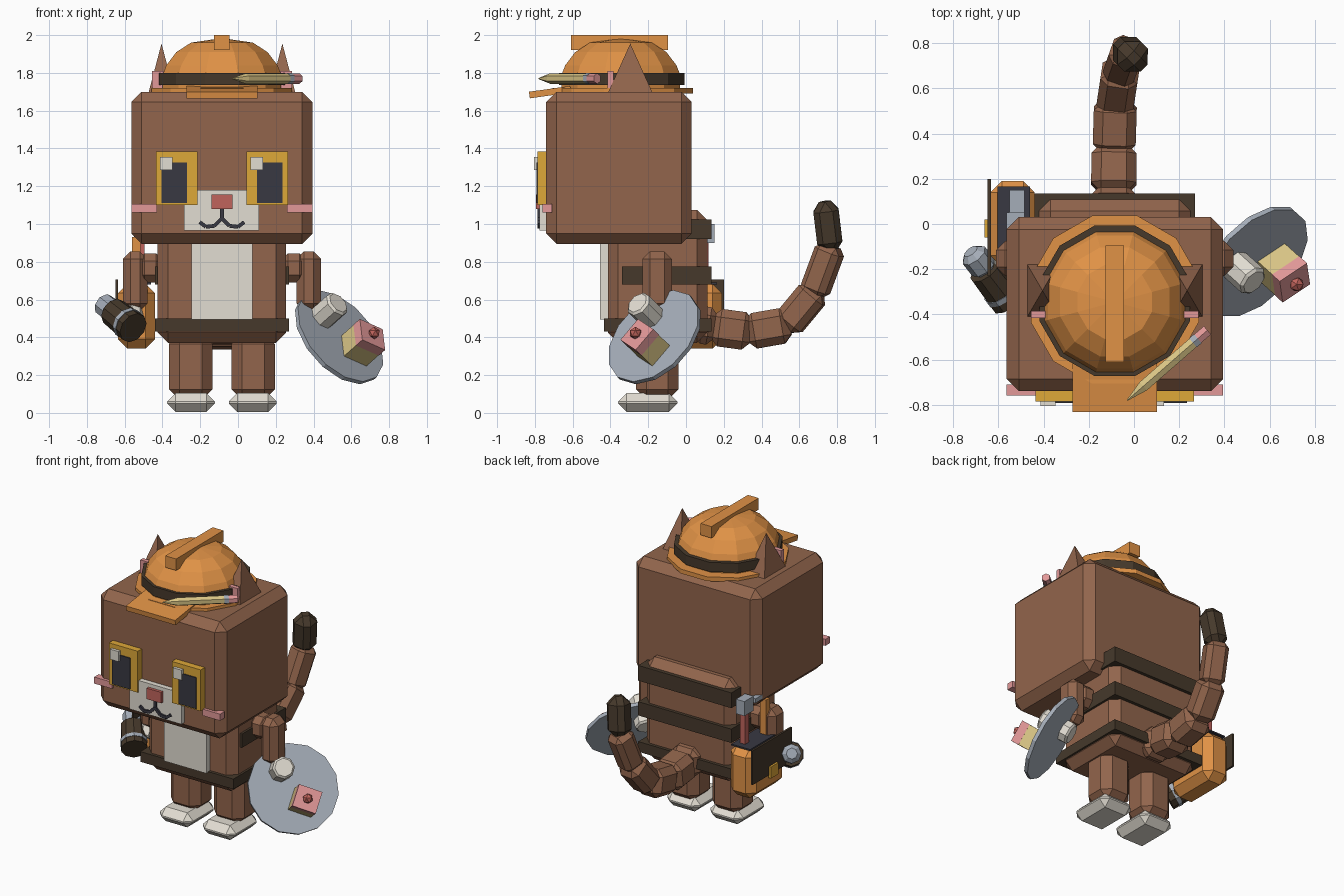
import bpy, bmesh, math
from mathutils import Vector, Matrix

if "Cube" in bpy.data.objects:
    bpy.data.objects.remove(bpy.data.objects["Cube"])

CX = -0.085  # body centre line


def material(name, rgb):
    lin = [((c / 255 + 0.055) / 1.055) ** 2.4 for c in rgb]
    m = bpy.data.materials.new(name)
    m.diffuse_color = (*lin, 1)
    m.use_nodes = True
    m.node_tree.nodes["Principled BSDF"].inputs["Base Color"].default_value = m.diffuse_color
    return m


BROWN = material("brown fur", (146, 101, 76))
DARK = material("dark brown", (70, 57, 43))
WHITE = material("cream white", (226, 221, 210))
GOLD = material("gold", (222, 168, 56))
ORANGE = material("orange", (224, 146, 70))
BLACK = material("charcoal", (56, 56, 66))
RED = material("red", (192, 100, 92))
PINK = material("pink", (226, 152, 152))
STEEL = material("steel", (165, 173, 184))
PALE = material("pale yellow", (218, 198, 134))


def finish(name, bm, mat):
    bmesh.ops.recalc_face_normals(bm, faces=bm.faces)
    me = bpy.data.meshes.new(name)
    bm.to_mesh(me)
    bm.free()
    me.materials.append(mat)
    ob = bpy.data.objects.new(name, me)
    bpy.context.collection.objects.link(ob)
    return ob


def block(name, size, mat, bevel, matrix):
    """Box with optional single chamfer, placed by a matrix."""
    bm = bmesh.new()
    bmesh.ops.create_cube(bm, size=1)
    bmesh.ops.scale(bm, vec=size, verts=bm.verts)
    if bevel:
        bmesh.ops.bevel(bm, geom=bm.edges[:], offset=bevel, segments=1,
                        affect='EDGES', profile=0.5)
    bm.transform(matrix)
    return finish(name, bm, mat)


def box(name, x, y, z, mat, bevel=0):
    c = Vector((sum(x) / 2, sum(y) / 2, sum(z) / 2))
    return block(name, (x[1] - x[0], y[1] - y[0], z[1] - z[0]), mat, bevel,
                 Matrix.Translation(c))


def along(p, q):
    """Matrix at the middle of p-q with local z pointing from p to q."""
    p, q = Vector(p), Vector(q)
    rot = (q - p).to_track_quat('Z', 'Y').to_matrix().to_4x4()
    return Matrix.Translation((p + q) / 2) @ rot, (q - p).length


def segment(name, p, q, w, mat, bevel=0):
    m, length = along(p, q)
    return block(name, (w, w, length), mat, bevel, m)


def rod(name, p, q, r1, r2, n, mat, bevel=0):
    m, length = along(p, q)
    bm = bmesh.new()
    bmesh.ops.create_cone(bm, cap_ends=True, segments=n, radius1=r1,
                          radius2=r2, depth=length)
    if bevel:
        rim = [e for e in bm.edges if abs(e.verts[0].co.z - e.verts[1].co.z) < 1e-5]
        bmesh.ops.bevel(bm, geom=rim, offset=bevel, segments=1, affect='EDGES', profile=0.5)
    bm.transform(m)
    return finish(name, bm, mat)


def lathe(name, rings, n, x, y, mat):
    bm = bmesh.new()
    loops = [[bm.verts.new((x + r * math.cos((i + .5) * math.tau / n),
                            y + r * math.sin((i + .5) * math.tau / n), z))
              for i in range(n)] for r, z in rings]
    for a, b in zip(loops, loops[1:]):
        for i in range(n):
            bm.faces.new((a[i], a[(i + 1) % n], b[(i + 1) % n], b[i]))
    bm.faces.new(loops[0])
    bm.faces.new(loops[-1])
    return finish(name, bm, mat)


# Head and torso
box("head", (-.565, .395), (-.74, .03), (.895, 1.70), BROWN, .055)
box("torso", (-.425, .255), (-.414, .113), (.37, 1.075), BROWN, .055)
box("belly", (-.245, .077), (-.455, -.40), (.495, .93), WHITE)
for name, y0, z in (("lower_stripe", -.435, (.43, .50)),
                    ("middle_stripe", -.34, (.68, .775)),
                    ("upper_stripe", -.30, (.92, 1.025))):
    box(name, (-.44, .27), (y0, .135), z, DARK)

# Mirrored limbs, face and ears
for s, side in ((-1, "left"), (1, "right")):
    def mx(a, b):
        return sorted((CX + s * a, CX + s * b))
    box(side + "_leg", mx(.05, .28), (-.265, -.04), (.07, .42), BROWN, .055)
    box(side + "_foot", mx(.037, .29), (-.36, -.045), (.005, .105), WHITE, .045)
    box(side + "_upper_arm", mx(.31, .45), (-.225, -.08), (.69, .845), BROWN, .04)
    box(side + "_forearm", mx(.395, .525), (-.23, -.075), (.54, .855), BROWN, .04)
    gx = CX + s * .24
    box(side + "_eye", (gx - .11, gx + .11), (-.785, -.73), (1.10, 1.385), GOLD)
    box(side + "_pupil", mx(.185, .32), (-.792, -.78), (1.11, 1.325), BLACK)
    box(side + "_eye_glint", (gx - .088, gx - .022), (-.805, -.78), (1.285, 1.355), WHITE)
    box(side + "_cheek", mx(.345, .48), (-.76, -.71), (1.06, 1.105), PINK)
    ex = CX + s * .32
    bm = bmesh.new()
    base = [bm.verts.new((ex + i * .07, -.295 + j * .12, 1.69))
            for i, j in ((-1, -1), (1, -1), (1, 1), (-1, 1))]
    tip = bm.verts.new((ex, -.295, 1.955))
    bm.faces.new(base)
    for i in range(4):
        bm.faces.new((base[i], base[(i + 1) % 4], tip))
    finish(side + "_ear", bm, BROWN)
    box(side + "_inner_ear", mx(.30, .37), (-.415, -.385), (1.72, 1.81), PINK)

# Muzzle, nose and mouth
box("muzzle", (-.285, .112), (-.775, -.73), (.965, 1.18), WHITE)
box("nose", (-.14, -.03), (-.795, -.77), (1.08, 1.155), RED)
box("mouth_stem", (CX - .01, CX + .01), (-.785, -.77), (1.02, 1.08), BLACK)
for s, side in ((-1, "left"), (1, "right")):
    pts = [(0, 1.03), (.04, .99), (.085, .985), (.118, 1.01)]
    for a, b in zip(pts, pts[1:]):
        segment(side + "_mouth_line", (CX + s * a[0], -.777, a[1]),
                (CX + s * b[0], -.777, b[1]), .02, BLACK)

# Tail
tail = [(-.09, .06, .47), (-.09, .15, .455), (-.088, .335, .43), (-.082, .535, .465),
        (-.06, .68, .64), (-.03, .765, .87), (.0, .735, 1.12)]
widths = [.2, .2, .19, .165, .145, .145]
for i, w in enumerate(widths):
    d = (Vector(tail[i + 1]) - Vector(tail[i])).normalized() * .015
    last = i == 5
    segment("tail_tip" if last else "tail_segment", Vector(tail[i]) - d,
            Vector(tail[i + 1]) + (d * 0 if last else d), w,
            DARK if last else BROWN, .05 if last else w * .22)

# Hard hat
HY = -.335
lathe("hat_brim", [(.385, 1.69), (.385, 1.72)], 12, CX, HY, ORANGE)
lathe("hat_band", [(.345, 1.735), (.345, 1.80)], 12, CX, HY - .005, DARK)
lathe("hat_dome", [(.325, 1.70), (.325, 1.79), (.305, 1.84), (.25, 1.91), (.17, 1.96),
                   (.03, 1.98)], 12, CX, HY - .01, ORANGE)
box("hat_ridge", (-.127, -.045), (-.61, -.095), (1.92, 2.0), ORANGE)
block("hat_visor", (.375, .22, .035), ORANGE, 0,
      Matrix.Translation((CX, -.72, 1.698)) @ Matrix.Rotation(math.radians(8), 4, 'X'))

# Pencil tucked in the band
tip, end = Vector((-.03, -.78, 1.77)), Vector((.325, -.47, 1.77))
for name, a, b, r1, r2, m in (("pencil_point", 0, .2, .003, .028, PALE),
                              ("pencil_body", .2, .82, .028, .028, PALE),
                              ("pencil_ferrule", .82, .88, .03, .03, STEEL),
                              ("pencil_eraser", .88, 1, .028, .028, PINK)):
    rod(name, tip.lerp(end, a), tip.lerp(end, b), r1, r2, 6, m)

# Plate with cake in the right hand, tilted along n
n = Vector((.62, -.56, .55)).normalized()
u = Vector((-.09, .64, .76))
u = (u - n * u.dot(n)).normalized()
v = n.cross(u)
frame = Matrix((u, v, n)).transposed().to_4x4()
pc = Vector((.54, -.17, .405))
rod("plate", pc - n * .02, pc + n * .005, .29, .29, 14, STEEL)
paw = Vector((.463, -.196, .522))
rod("right_paw", paw - n * .11, paw + n * .11, .072, .072, 8, WHITE, .012)
cake = Vector((.695, -.245, .40))
block("cake_icing", (.145, .155, .055), PINK, 0, Matrix.Translation(cake) @ frame)
block("cake_sponge", (.143, .153, .11), PALE, 0, Matrix.Translation(cake - n * .08) @ frame)
bm = bmesh.new()
bmesh.ops.create_icosphere(bm, subdivisions=1, radius=.034,
                           matrix=Matrix.Translation(cake + n * .04))
finish("cherry", bm, RED)

# Flashlight in the left hand
a = Vector((.55, -.71, -.44)).normalized()
fc = Vector((-.607, -.27, .492))
rod("flashlight_body", fc - a * .095, fc + a * .095, .078, .085, 10, DARK)
rod("flashlight_ring", fc + a * .03, fc + a * .055, .087, .087, 10, STEEL)
rod("flashlight_end", fc - a * .21, fc - a * .085, .062, .062, 8, STEEL, .025)
rod("left_paw", (-.56, -.21, .48), (-.56, -.13, .60), .06, .06, 8, WHITE, .012)

# Tool bag with flap, strap and hammer
box("bag", (-.635, -.44), (-.19, .19), (.34, .685), ORANGE, .05)
box("bag_opening", (-.605, -.46), (-.14, .165), (.68, .69), BLACK)
box("bag_flap", (-.648, -.634), (-.23, .20), (.47, .705), DARK)
box("bag_buckle", (-.662, -.645), (-.06, .02), (.45, .53), GOLD)
box("bag_strap", (-.562, -.515), (-.11, -.07), (.66, .93), ORANGE)
box("hammer_handle", (-.535, -.495), (.08, .12), (.60, .93), RED)
box("hammer_head", (-.55, -.485), (.05, .15), (.90, 1.0), STEEL)
box("hammer_claw", (-.565, -.485), (-.06, .05), (.955, .985), STEEL)
